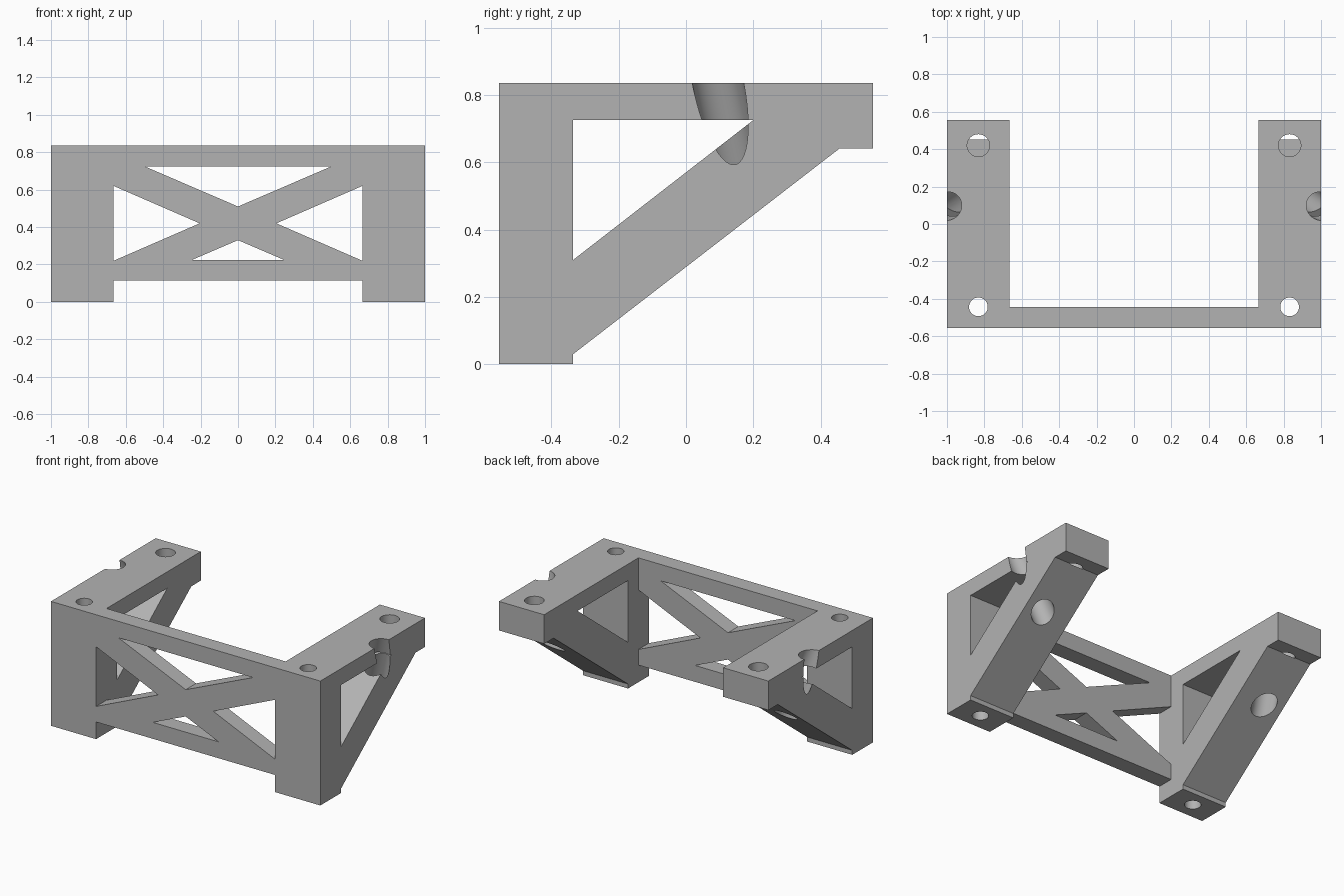
import bpy, bmesh
from mathutils import Vector

cube = bpy.data.objects.get("Cube")
if cube:
    bpy.data.objects.remove(cube)

grey = bpy.data.materials.new("plain grey")
grey.use_nodes = True
colour = (0.45, 0.45, 0.45, 1)
grey.diffuse_color = colour
grey.node_tree.nodes["Principled BSDF"].inputs["Base Color"].default_value = colour


def finish(name, bm):
    bmesh.ops.recalc_face_normals(bm, faces=bm.faces)
    mesh = bpy.data.meshes.new(name)
    bm.to_mesh(mesh)
    bm.free()
    mesh.materials.append(grey)
    obj = bpy.data.objects.new(name, mesh)
    bpy.context.collection.objects.link(obj)
    return obj


def prism(name, profile, axis, start, end):
    """Extrude a (y, z) profile along x, or an (x, z) profile along y."""
    bm = bmesh.new()
    place = (lambda p: (start, *p)) if axis == "x" else (lambda p: (p[0], start, p[1]))
    face = bm.faces.new([bm.verts.new(place(p)) for p in profile])
    moved = bmesh.ops.extrude_face_region(bm, geom=[face])["geom"]
    d = end - start
    bmesh.ops.translate(bm, verts=[v for v in moved if isinstance(v, bmesh.types.BMVert)],
                        vec=(d, 0, 0) if axis == "x" else (0, d, 0))
    return finish(name, bm)


def rod(name, a, b, radius):
    a, b = Vector(a), Vector(b)
    bm = bmesh.new()
    bmesh.ops.create_cone(bm, cap_ends=True, segments=48, radius1=radius,
                          radius2=radius, depth=(b - a).length)
    turn = (b - a).to_track_quat("Z", "Y").to_matrix().to_4x4()
    turn.translation = (a + b) / 2
    bmesh.ops.transform(bm, matrix=turn, verts=bm.verts)
    return finish(name, bm)


def cut(obj, cutters):
    for c in cutters:
        c.hide_render = True
        mod = obj.modifiers.new("cut", "BOOLEAN")
        mod.operation = "DIFFERENCE"
        mod.solver = "EXACT"
        mod.object = c
    deps = bpy.context.evaluated_depsgraph_get()
    obj.data = bpy.data.meshes.new_from_object(obj.evaluated_get(deps))
    obj.modifiers.clear()
    for c in cutters:
        bpy.data.objects.remove(c)
    bpy.ops.object.select_all(action="DESELECT")
    obj.select_set(True)
    bpy.context.view_layer.objects.active = obj
    bpy.ops.object.shade_smooth_by_angle(angle=0.5)


TOP, INNER, FRONT = 0.835, 0.665, -0.555

# Side brackets: leg, top arm and diagonal brace in one profile
outline = [(FRONT, 0), (-0.335, 0), (-0.335, 0.03), (0.455, 0.64),
           (0.555, 0.64), (0.555, TOP), (FRONT, TOP)]
window = [(-0.335, 0.31), (0.2, 0.725), (-0.335, 0.725)]
for side, s in (("left", 1), ("right", -1)):
    bracket = prism(side + "_bracket", outline, "x", s * INNER, s)
    top_point = Vector((s, 0.095, TOP))
    slant = Vector((s * -0.13, 0.085, -0.4))
    cut(bracket, [
        prism("window_cutter", window, "x", s * 0.6, s * 1.1),
        rod("leg_hole_cutter", (s * 0.832, -0.443, -0.1), (s * 0.832, -0.443, 1), 0.05),
        rod("arm_hole_cutter", (s * 0.832, 0.42, 0.638), (s * 0.832, 0.42, 1), 0.06),
        rod("slanted_hole_cutter", top_point - slant, top_point + slant * 2, 0.075),
    ])

# Front panel with triangular openings that leave a cross brace
panel = prism("front_panel", [(-INNER, 0.115), (INNER, 0.115), (INNER, TOP), (-INNER, TOP)],
              "y", FRONT, -0.445)
triangles = [[(-0.5, 0.725), (0.5, 0.725), (0, 0.51)],
             [(-0.245, 0.225), (0.245, 0.225), (0, 0.33)]]
triangles += [[(s * 0.205, 0.42), (s * 0.711, 0.64), (s * 0.711, 0.2)] for s in (1, -1)]
cut(panel, [prism("opening_cutter", t, "y", -0.7, -0.3) for t in triangles])
